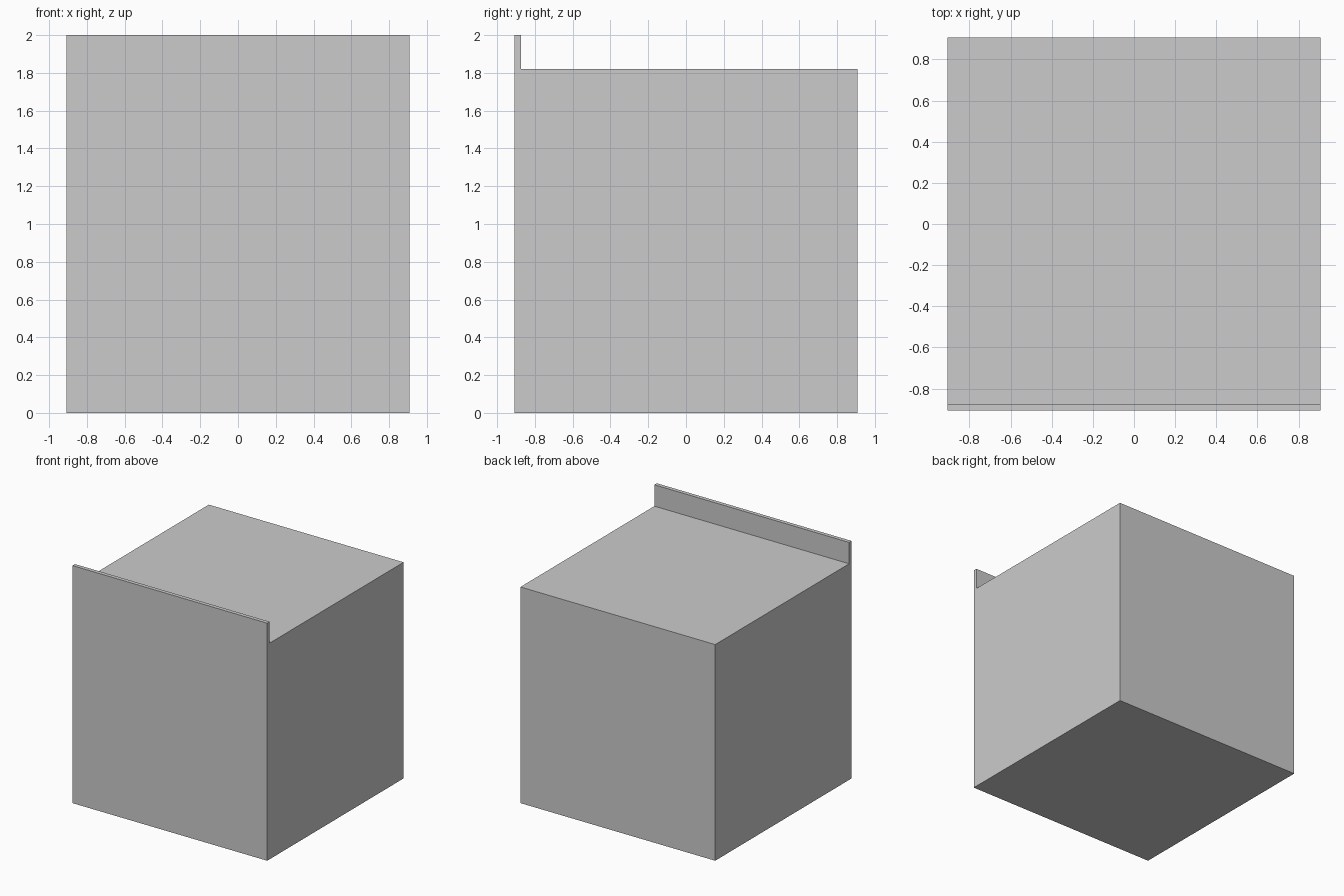
import bpy, bmesh

if "Cube" in bpy.data.objects:
    bpy.data.objects.remove(bpy.data.objects["Cube"])

HALF = 0.907      # half width and half depth
TOP = 1.82        # top of the block
LIP_TOP = 2.0     # top of the front lip
LIP = 0.033       # lip thickness

# Side profile (y, z): block with a thin raised lip along the front
profile = [(-HALF, 0), (HALF, 0), (HALF, TOP),
           (-HALF + LIP, TOP), (-HALF + LIP, LIP_TOP), (-HALF, LIP_TOP)]

# Extrude the profile across the width
bm = bmesh.new()
face = bm.faces.new([bm.verts.new((-HALF, y, z)) for y, z in profile])
ext = bmesh.ops.extrude_face_region(bm, geom=[face], use_keep_orig=True)
moved = [g for g in ext["geom"] if isinstance(g, bmesh.types.BMVert)]
bmesh.ops.translate(bm, verts=moved, vec=(2 * HALF, 0, 0))
bmesh.ops.recalc_face_normals(bm, faces=bm.faces)

mesh = bpy.data.meshes.new("block_with_front_lip")
bm.to_mesh(mesh)
bm.free()
bpy.context.collection.objects.link(bpy.data.objects.new("block_with_front_lip", mesh))
